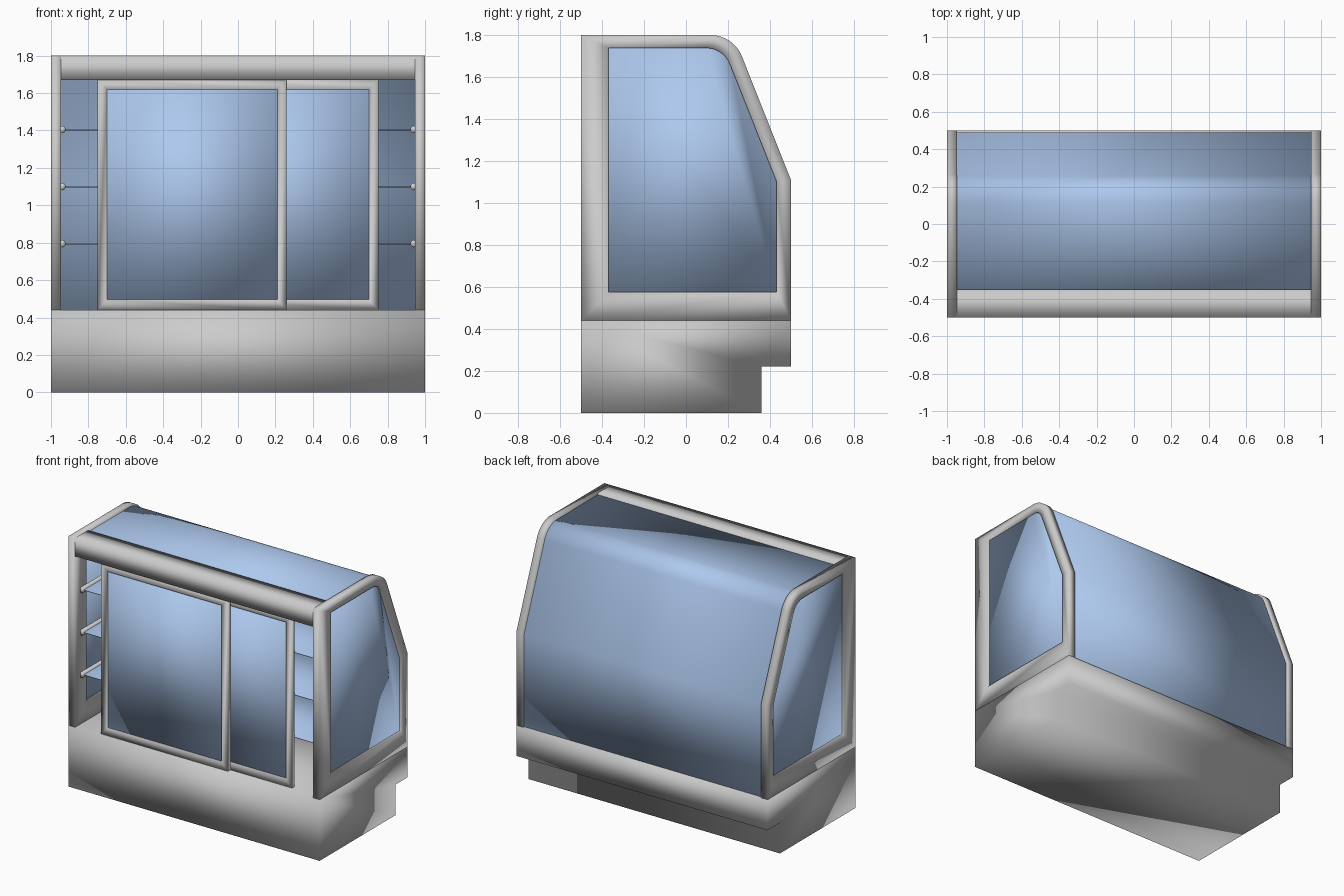
import bpy, bmesh, math

if "Cube" in bpy.data.objects:
    bpy.data.objects.remove(bpy.data.objects["Cube"])

glass = bpy.data.materials.new("glass_blue")
glass.diffuse_color = (0.42, 0.58, 0.85, 1)
glass.use_nodes = True
glass.node_tree.nodes["Principled BSDF"].inputs["Base Color"].default_value = glass.diffuse_color


def finish(bm, name, mat=None):
    bmesh.ops.recalc_face_normals(bm, faces=bm.faces)
    for f in bm.faces:
        f.smooth = True
    me = bpy.data.meshes.new(name)
    bm.to_mesh(me)
    bm.free()
    ob = bpy.data.objects.new(name, me)
    bpy.context.collection.objects.link(ob)
    if mat:
        me.materials.append(mat)
    return ob


def place(axis, p, d):
    """2D outline point p at depth d: (y, z) along x, or (x, z) along y."""
    return (d, p[0], p[1]) if axis == 'X' else (p[0], d, p[1])


def stitch(bm, a, b):
    for i in range(len(a)):
        j = (i + 1) % len(a)
        bm.faces.new((a[i], a[j], b[j], b[i]))


def prism(name, axis, pts, d0, d1, mat=None, caps=True):
    """Extrude a closed outline along an axis."""
    bm = bmesh.new()
    a, b = [[bm.verts.new(place(axis, p, d)) for p in pts] for d in (d0, d1)]
    stitch(bm, a, b)
    if caps:
        bm.faces.new(a)
        bm.faces.new(b)
    return finish(bm, name, mat)


def ring(name, axis, outer, inner, d0, d1):
    """Frame between two outlines with matching point counts."""
    bm = bmesh.new()
    loops = [[bm.verts.new(place(axis, p, d)) for p in pts]
             for d, pts in ((d0, outer), (d1, outer), (d1, inner), (d0, inner))]
    for k in range(4):
        stitch(bm, loops[k], loops[(k + 1) % 4])
    return finish(bm, name)


def rect(u0, u1, z0, z1):
    return [(u0, z0), (u1, z0), (u1, z1), (u0, z1)]


def canopy(y_low, z_low, z_knee, z_top, y_end, r, n=12):
    """Counter outline: upright, slant, rounded shoulder, flat top."""
    dy, dz = -0.23, 0.58
    a0 = math.atan2(dz, dy)
    yc = y_low + dy / dz * (z_top - z_knee)
    cy, cz = yc - r * math.tan((math.pi - a0) / 2), z_top - r
    pts = [(y_low, z_low), (y_low, z_knee)]
    for i in range(n + 1):
        t = a0 - math.pi / 2 + (math.pi - a0) * i / n
        pts.append((cy + r * math.cos(t), cz + r * math.sin(t)))
    return pts + [(y_end, z_top)]


# Base plinth with toe recess
prism("base", 'X', [(-.5, 0), (.36, 0), (.36, .22), (.5, .22), (.5, .44), (-.5, .44)], -1, 1)

# End frames with glazing
outer = [(-.5, .44)] + canopy(.5, .44, 1.11, 1.8, -.5, .16)
inner = [(-.37, .575)] + canopy(.432, .575, 1.1, 1.738, -.37, .12)
for side, s in (("left", -1), ("right", 1)):
    ring(side + "_end_frame", 'X', outer, inner, s * .946, s)
    prism(side + "_end_glass", 'X', inner, s * .968, s * .982, glass)

# Curved canopy glass
skin = canopy(.488, .44, 1.107, 1.788, -.36, .15)
back = canopy(.476, .44, 1.104, 1.776, -.36, .14)
prism("canopy_glass", 'X', skin + back[::-1], -.947, .947, glass)

# Header beam, its open ends hidden against the end frames
prism("header", 'X', rect(-.5, -.35, 1.67, 1.8), -.947, .947, caps=False)

# Sliding doors, the second running behind the first
for name, x0, x1, y in (("front_door", -.75, .26, -.485), ("rear_door", -.26, .75, -.457)):
    hole = rect(x0 + .05, x1 - .05, .495, 1.62)
    ring(name + "_frame", 'Y', rect(x0, x1, .44, 1.67), hole, y, y + .026)
    prism(name + "_glass", 'Y', hole, y + .008, y + .018, glass)

# Glass shelves carried on round side rails
for k, z in enumerate((.795, 1.1, 1.405)):
    prism(f"shelf_{k + 1}", 'X', rect(-.425, .3, z - .004, z + .004), -.94, .94, glass)
    for side, s in (("left", -1), ("right", 1)):
        circle = [(s * .938 + .016 * math.cos(a), z + .02 * math.sin(a))
                  for a in (math.tau * i / 12 for i in range(12))]
        prism(f"{side}_shelf_rail_{k + 1}", 'Y', circle, -.44, .3)
